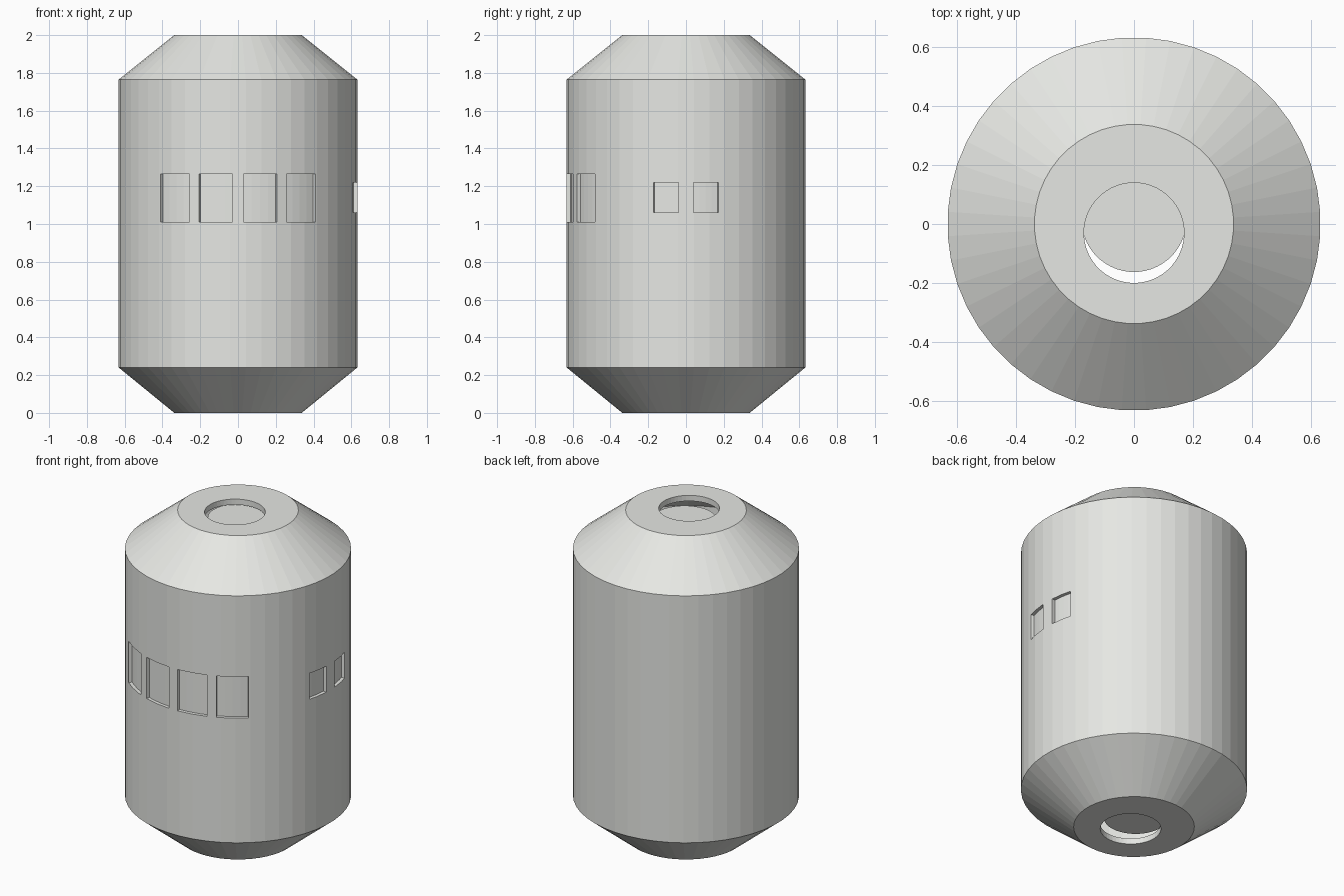
import bpy, bmesh
from math import sin, cos, radians

cube = bpy.data.objects.get("Cube")
if cube:
    bpy.data.objects.remove(cube, do_unlink=True)

SIDES = 48
HEIGHT = 2.0
RADIUS = 0.633
PORT_Y = -0.03
PORT_R = 0.17


def make_material(name, color):
    mat = bpy.data.materials.new(name)
    mat.use_nodes = True
    mat.diffuse_color = color
    mat.node_tree.nodes["Principled BSDF"].inputs["Base Color"].default_value = color
    return mat


hull_paint = make_material("pale_grey_paint", (0.8, 0.81, 0.78, 1))


def finish(name, bm):
    bmesh.ops.recalc_face_normals(bm, faces=bm.faces)
    mesh = bpy.data.meshes.new(name)
    bm.to_mesh(mesh)
    bm.free()
    obj = bpy.data.objects.new(name, mesh)
    bpy.context.collection.objects.link(obj)
    mesh.materials.append(hull_paint)
    return obj


def stacked_rings(name, profile, y=0.0):
    """Closed solid from (radius, z) rings, bottom to top."""
    bm = bmesh.new()
    rings = []
    for r, z in profile:
        angles = [radians((i + 0.5) * 360 / SIDES) for i in range(SIDES)]
        rings.append([bm.verts.new((r * cos(a), y + r * sin(a), z)) for a in angles])
    for low, high in zip(rings, rings[1:]):
        for i in range(SIDES):
            j = (i + 1) % SIDES
            bm.faces.new((low[i], low[j], high[j], high[i]))
    bm.faces.new(rings[0][::-1])
    bm.faces.new(rings[-1])
    return finish(name, bm)


def window_cutter(start, width, z0, z1, inner=0.612, outer=0.7, steps=4):
    """Curved block whose sides run towards the axis; angles in degrees."""
    bm = bmesh.new()
    loops = []
    for i in range(steps + 1):
        a = radians(start + width * i / steps)
        corners = ((inner, z0), (outer, z0), (outer, z1), (inner, z1))
        loops.append([bm.verts.new((r * cos(a), r * sin(a), z)) for r, z in corners])
    for p, q in zip(loops, loops[1:]):
        for i in range(4):
            j = (i + 1) % 4
            bm.faces.new((p[i], p[j], q[j], q[i]))
    bm.faces.new(loops[0])
    bm.faces.new(loops[-1])
    return finish("window_cutter", bm)


def cut(target, cutter):
    cutter.hide_render = True
    mod = target.modifiers.new("cut", 'BOOLEAN')
    mod.operation = 'DIFFERENCE'
    mod.solver = 'EXACT'
    mod.object = cutter
    bpy.context.view_layer.objects.active = target
    bpy.ops.object.modifier_apply(modifier=mod.name)
    bpy.data.objects.remove(cutter, do_unlink=True)


# Hollow hull with sloped ends
hull = stacked_rings("hull", [(0.338, 0), (RADIUS, 0.24),
                              (RADIUS, 1.765), (0.338, HEIGHT)])
cut(hull, stacked_rings("cavity", [(0.32, 0.035), (0.585, 0.25),
                                   (0.585, 1.755), (0.32, HEIGHT - 0.035)]))

# Round ports through both ends
for z in (0, HEIGHT):
    cut(hull, stacked_rings("port_cutter", [(PORT_R, z - 0.1), (PORT_R, z + 0.1)], PORT_Y))

# Front windows, then the smaller pair on the left side
for start in (2.7, 24):
    for a in (start, -start - 16.3):
        cut(hull, window_cutter(a - 90, 16.3, 1.01, 1.265))
for a in (3.7, -15.8):
    cut(hull, window_cutter(a, 12.1, 1.06, 1.22))

# Recessed hatches, set back so a crescent gap stays open
for name, z in (("bottom_hatch", 0.05), ("top_hatch", HEIGHT - 0.07)):
    stacked_rings(name, [(0.178, z), (0.178, z + 0.02)], 0.015)
